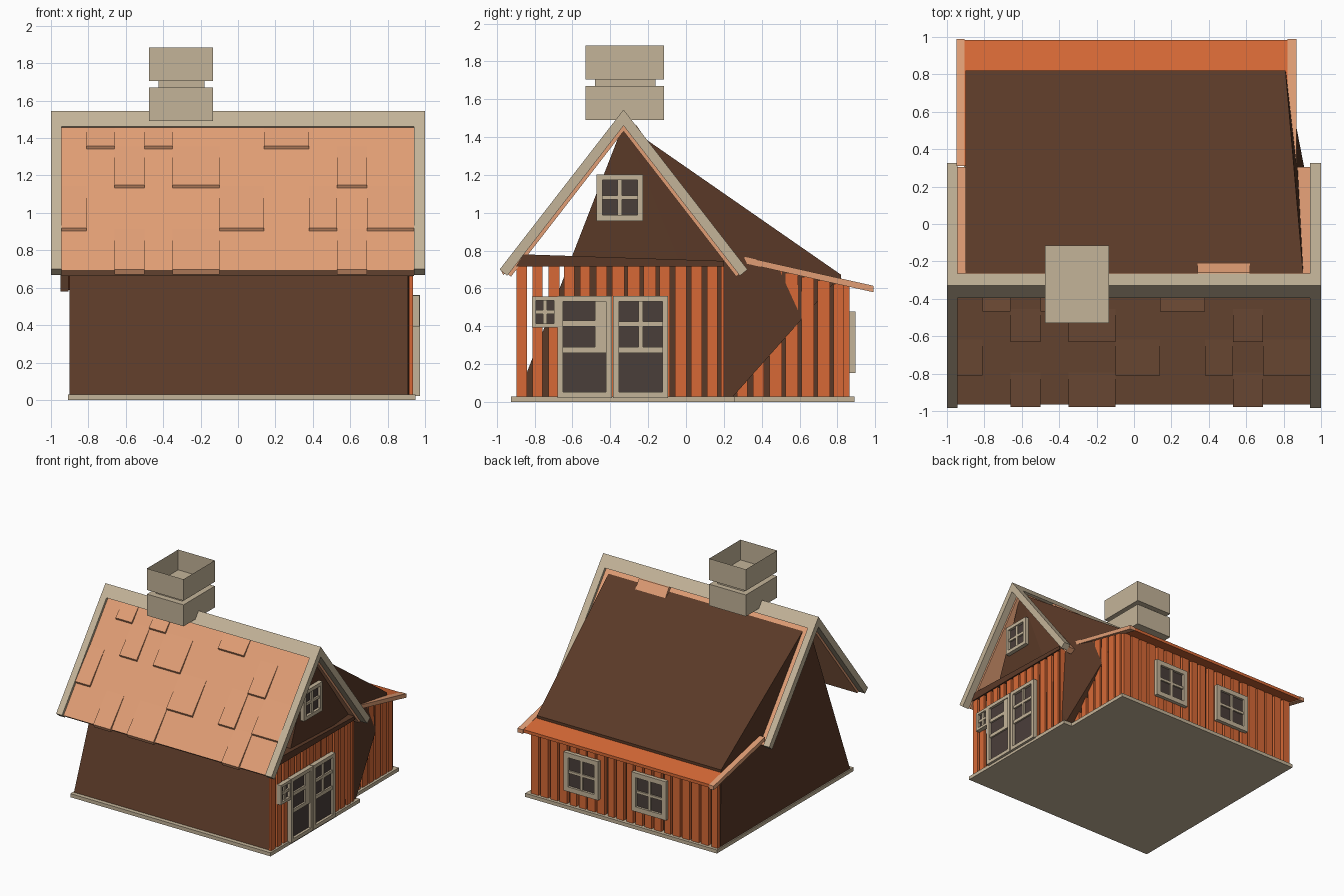
import bpy, bmesh, random

if "Cube" in bpy.data.objects:
    bpy.data.objects.remove(bpy.data.objects["Cube"])
random.seed(4)


def srgb(r, g, b):
    f = lambda c: (c / 12.92) if c <= 0.04045 else ((c + 0.055) / 1.055) ** 2.4
    return (f(r / 255), f(g / 255), f(b / 255), 1)


def material(name, rgb):
    m = bpy.data.materials.new(name)
    m.diffuse_color = srgb(*rgb)
    m.use_nodes = True
    m.node_tree.nodes["Principled BSDF"].inputs["Base Color"].default_value = m.diffuse_color
    return m


BROWN = material("dark_brown", (90, 57, 39))
ORANGE = material("orange_boards", (215, 105, 54))
TILE = material("light_orange_tiles", (225, 158, 117))
BEIGE = material("beige_trim", (196, 180, 153))
GLASS = material("dark_glass", (74, 62, 58))


def finish(name, bm, mat):
    bmesh.ops.recalc_face_normals(bm, faces=bm.faces)
    me = bpy.data.meshes.new(name)
    bm.to_mesh(me)
    bm.free()
    me.materials.append(mat)
    ob = bpy.data.objects.new(name, me)
    bpy.context.collection.objects.link(ob)
    return ob


def add_prism(bm, pts, x0, x1):
    """Profile in (y, z) extruded along x."""
    a = [bm.verts.new((x0, y, z)) for y, z in pts]
    b = [bm.verts.new((x1, y, z)) for y, z in pts]
    n = len(pts)
    bm.faces.new(a)
    bm.faces.new(b[::-1])
    for i in range(n):
        j = (i + 1) % n
        bm.faces.new((a[i], b[i], b[j], a[j]))


def add_box(bm, x0, x1, y0, y1, z0, z1):
    add_prism(bm, [(y0, z0), (y1, z0), (y1, z1), (y0, z1)], x0, x1)


def boxes(name, mat, items):
    bm = bmesh.new()
    for it in items:
        add_box(bm, *it)
    return finish(name, bm, mat)


def prisms(name, mat, items):
    bm = bmesh.new()
    for pts, x0, x1 in items:
        add_prism(bm, pts, x0, x1)
    return finish(name, bm, mat)


# Floor slab with the notch at the back right
bm = bmesh.new()
outline = [(-.91, -.925), (.95, -.925), (.95, .26), (.87, .26), (.87, .89), (-.91, .89)]
face = bm.faces.new([bm.verts.new((x, y, 0)) for x, y in outline])
top = bmesh.ops.extrude_face_region(bm, geom=[face])
bmesh.ops.translate(bm, vec=(0, 0, .03), verts=[v for v in top["geom"] if isinstance(v, bmesh.types.BMVert)])
finish("floor_slab", bm, BEIGE)

# Dark core of the house: leaning front, long back slope, folded right side
bm = bmesh.new()
V = {k: bm.verts.new(p) for k, p in {
    "lf": (-.9, -.89, .03), "lr": (-.9, -.33, 1.47), "lb": (-.9, .82, .672), "lg": (-.9, .83, .03),
    "rf": (.91, -.89, .03), "rr": (.91, -.33, 1.47), "rn": (.92, .25, .03), "ri": (.81, .25, .03),
    "rb": (.81, .82, .672), "rg": (.81, .83, .03)}.items()}
for f in ("lf lr lb lg", "lf rf rr lr", "lr rr rb lb", "lb rb rg lg", "rf rn rr",
          "rr rn rb", "rn ri rb", "ri rg rb", "lf lg rg ri rn rf"):
    bm.faces.new([V[k] for k in f.split()])
finish("house_core", bm, BROWN)


# Vertical wall boards with open gaps
def boards(u0, u1, step):
    out, u = [], u0
    while u < u1 - .03:
        out.append((u, min(u + step * random.uniform(.62, .82), u1)))
        u += step
    return out


boxes("right_front_boards", ORANGE, [(.915, .935, a, b, .03, .72) for a, b in boards(-.895, .2, .0838)])
boxes("right_back_boards", ORANGE, [(.815, .85, a, b, .03, .765 - (b - .3) * .225 - .02)
                                    for a, b in boards(.27, .865, .085)])
boxes("back_boards", ORANGE, [(a, b, .832, .865, .03, .63) for a, b in boards(-.9, .85, .0875)])
boxes("corner_board", ORANGE, [(.85, .935, .185, .2, .03, .72)])

# Dark beam under the gable
prisms("gable_beam", BROWN, [([(-.9, .715), (.2, .715), (.2, .745), (-.86, .78)], .86, .945)])

# Main roof: chevron layers around the ridge line
RY, RZ, S = -.33, 1.545, 1.29


def chevron(top, bottom, reach):
    """Folded sheet; top/bottom are vertical drops below the outer ridge."""
    pts = []
    for drop, r in ((top, reach), (bottom, reach - .04)):
        row = [(RY - r, RZ - drop - r * S), (RY, RZ - drop), (RY + r, RZ - drop - r * S)]
        pts += row if not pts else row[::-1]
    return pts


prisms("roof_sheet", TILE, [(chevron(.035, .115, .635), -.945, .94)])
prisms("roof_edge_trim", BEIGE, [(chevron(0, .085, .655), -1, -.945), (chevron(0, .085, .655), .94, 1)])
prisms("ridge_cap", BEIGE, [(chevron(0, .06, .065), -.945, .94)])

# Raised shingles, lifted at their lower edge
rows = [1.46, 1.35, 1.14, .91, .69]
shingles = [(-.81, -.66, 0), (-.5, -.35, 0), (.14, .38, 0), (-.66, -.5, 1), (-.35, -.1, 1), (.53, .69, 1),
            (-.945, -.81, 2), (-.1, .14, 2), (.38, .53, 2), (.69, .94, 2),
            (-.66, -.5, 3), (-.35, -.1, 3), (.53, .69, 3)]
items = []
for x0, x1, r in shingles:
    hi, lo = [RY - (RZ - .035 - z) / S for z in (rows[r], rows[r + 1])]
    items.append(([(hi, rows[r] + .004), (hi, rows[r] - .02), (lo, rows[r + 1] - .02),
                   (lo - .014, rows[r + 1] + .008)], x0, x1))
items.append(([(-.3, 1.475), (-.26, 1.46), (-.2, 1.37), (-.3, 1.4)], .34, .62))
prisms("roof_shingles", TILE, items)

# Low back roof with lighter side edges


def shed(y0, y1, t0, t1):
    z = lambda y: .767 - (y - .31) * .225
    return [(y0, z(y0) - t0), (y1, z(y1) - t0), (y1, z(y1) - t1), (y0, z(y0) - t1)]


prisms("back_roof", ORANGE, [(shed(.31, .983, .002, .028), -.905, .82)])
prisms("back_roof_edges", TILE, [(shed(.31, .99, 0, .034), -.95, -.905), (shed(.31, .99, 0, .034), .82, .87)])

# Chimney: lower block, neck, hollow top
boxes("chimney_base", BEIGE, [(-.475, -.135, -.53, -.115, 1.49, 1.67)])
boxes("chimney_neck", BEIGE, [(-.425, -.18, -.48, -.16, 1.665, 1.71)])
bm = bmesh.new()
add_box(bm, -.475, -.135, -.53, -.115, 1.705, 1.885)
lid = max(bm.faces, key=lambda f: f.calc_center_median().z)
bmesh.ops.inset_region(bm, faces=[lid], thickness=.047)
bmesh.ops.translate(bm, vec=(0, 0, -.17), verts=lid.verts)
finish("chimney_top", bm, BEIGE)


# Windows and doors: glass plate plus a frame made of bars
def frame(name, side, base, u0, u1, z0, z1, bars, w=.03, depth=.04):
    def place(u0, u1, z0, z1, d):
        return (base, base + d, u0, u1, z0, z1) if side == "x" else (u0, u1, base, base + d, z0, z1)
    rects = [(u0, u0 + w, z0, z1), (u1 - w, u1, z0, z1), (u0 + w, u1 - w, z0, z0 + w),
             (u0 + w, u1 - w, z1 - w, z1)]
    boxes(name + "_frame", BEIGE, [place(*r, depth) for r in rects])
    boxes(name + "_bars", BEIGE, [place(*r, depth * .8) for r in bars])
    boxes(name + "_glass", GLASS, [place(u0 + .01, u1 - .01, z0 + .01, z1 - .01, depth * .45)])


def window(name, side, base, u, z, w, h, f=.03, depth=.04):
    u0, u1, z0, z1 = u - w / 2, u + w / 2, z - h / 2, z + h / 2
    bars = [(u - .011, u + .011, z0 + f, z1 - f), (u0 + f, u1 - f, z - .011, z + .011)]
    frame(name, side, base, u0, u1, z0, z1, bars, f, depth)


window("attic_window", "x", .905, -.35, 1.08, .245, .245)
window("small_window", "x", .93, -.745, .475, .14, .165, .022)
window("back_window_right", "y", .86, .35, .315, .32, .325, .04, .035)
window("back_window_left", "y", .86, -.28, .315, .32, .325, .04, .035)
frame("left_door", "x", .932, -.68, -.392, .022, .56,
      [(-.48, -.42, .29, .53), (-.65, -.42, .4, .43), (-.65, -.42, .26, .29)])
frame("right_door", "x", .932, -.385, -.095, .022, .56,
      [(-.25, -.228, .29, .53), (-.355, -.125, .4, .425), (-.355, -.125, .26, .29)])
